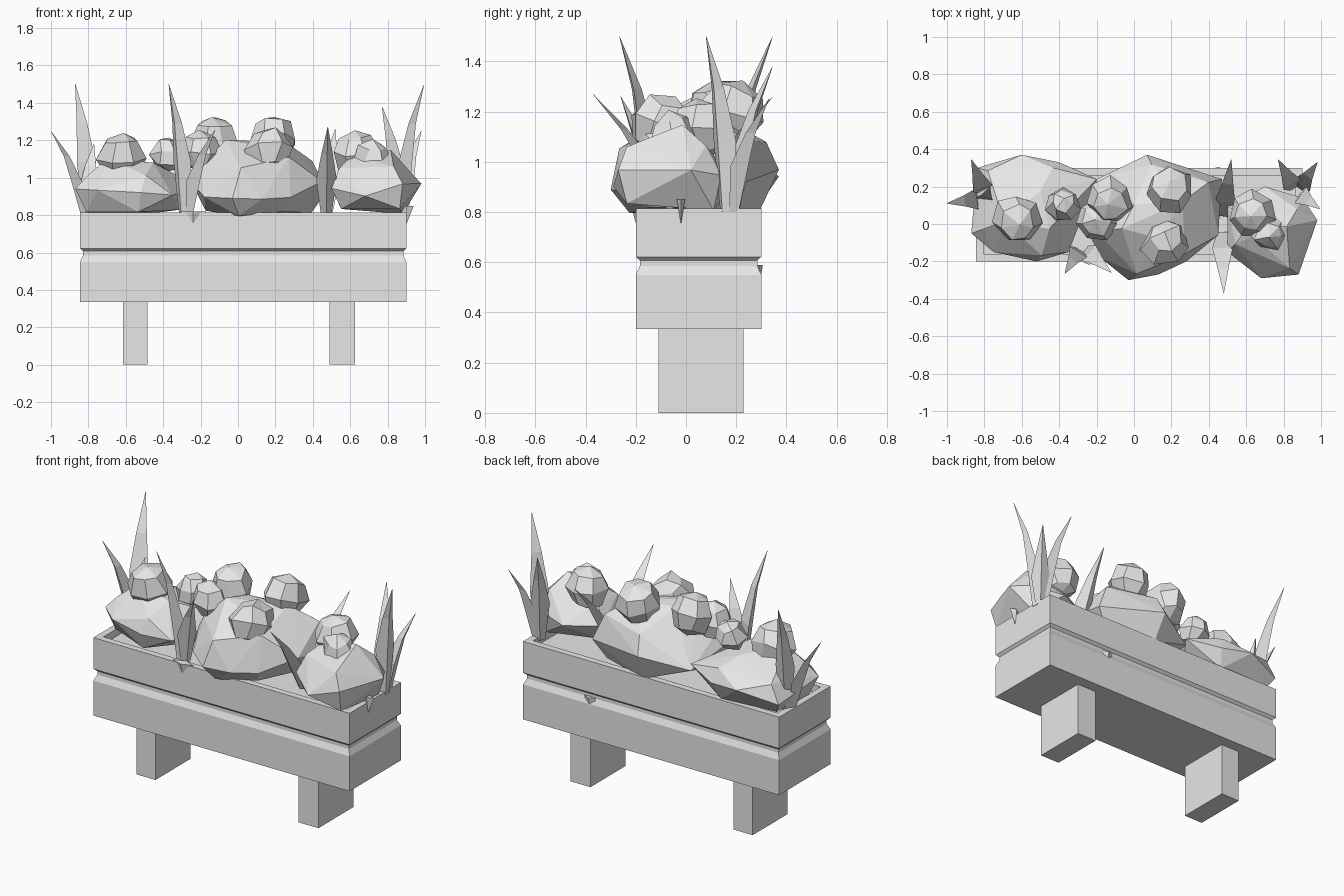
import bpy, bmesh, math, random
from mathutils import Vector, Matrix

if "Cube" in bpy.data.objects:
    bpy.data.objects.remove(bpy.data.objects["Cube"])

random.seed(4)
gray = bpy.data.materials.new("light gray")
gray.diffuse_color = (0.8, 0.8, 0.8, 1)
gray.use_nodes = True
gray.node_tree.nodes["Principled BSDF"].inputs["Base Color"].default_value = gray.diffuse_color


def finish(bm, name):
    bmesh.ops.recalc_face_normals(bm, faces=bm.faces)
    me = bpy.data.meshes.new(name)
    bm.to_mesh(me)
    bm.free()
    me.materials.append(gray)
    ob = bpy.data.objects.new(name, me)
    bpy.context.collection.objects.link(ob)
    return ob


def jitter(a):
    return Vector([random.uniform(-a, a) for _ in range(3)])


def loft(bm, rings):
    """Join equal-length rings of points and cap both ends."""
    vs = [[bm.verts.new(p) for p in r] for r in rings]
    n = len(vs[0])
    for a, b in zip(vs, vs[1:]):
        for i in range(n):
            j = (i + 1) % n
            bm.faces.new((a[i], a[j], b[j], b[i]))
    bm.faces.new(vs[0][::-1])
    bm.faces.new(vs[-1])


def rect(x0, x1, y0, y1, z, d=0):
    return [(x0 + d, y0 + d, z), (x1 - d, y0 + d, z),
            (x1 - d, y1 - d, z), (x0 + d, y1 - d, z)]


# planter box: grooved sides, rim and sunken soil, as (height, inset)
bm = bmesh.new()
loft(bm, [rect(-0.845, 0.9, -0.2, 0.3, z, d) for z, d in
          [(0.335, 0), (0.55, 0), (0.585, 0.016), (0.607, 0.016),
           (0.622, 0), (0.815, 0), (0.815, 0.04), (0.77, 0.04)]])
finish(bm, "planter_box")

# legs
for name, x0, x1 in [("left_leg", -0.615, -0.485), ("right_leg", 0.49, 0.625)]:
    bm = bmesh.new()
    loft(bm, [rect(x0, x1, -0.11, 0.23, z) for z in (0, 0.335)])
    finish(bm, name)


# bushes: faceted hull from a plan outline, widest at z_mid
def bush(name, outline, z0, z_mid, z_top):
    cx = sum(p[0] for p in outline) / len(outline)
    cy = sum(p[1] for p in outline) / len(outline)
    bm = bmesh.new()
    for s, z, step, jit in [(0.8, z0, 2, 0.015), (1, z_mid, 1, 0.0),
                            (0.82, z_mid * 0.4 + z_top * 0.6, 2, 0.03),
                            (0.4, z_top, 3, 0.03)]:
        for x, y in outline[::step]:
            p = Vector((cx + (x - cx) * s, cy + (y - cy) * s, z)) + jitter(jit)
            if s == 1:
                p.z += random.uniform(-0.05, 0.05)
            bm.verts.new(p)
    res = bmesh.ops.convex_hull(bm, input=bm.verts)
    junk = {v for v in res["geom_interior"] if isinstance(v, bmesh.types.BMVert)}
    bmesh.ops.delete(bm, geom=list(junk), context="VERTS")
    finish(bm, name)


bush("left_bush", [(-0.87, -0.05), (-0.75, -0.15), (-0.52, -0.2), (-0.35, -0.15),
                   (-0.28, 0.05), (-0.2, 0.24), (-0.4, 0.33), (-0.6, 0.37),
                   (-0.84, 0.3)], 0.82, 0.91, 1.09)
bush("middle_bush", [(-0.25, -0.03), (-0.18, -0.18), (-0.03, -0.3), (0.13, -0.27),
                     (0.28, -0.2), (0.45, -0.06), (0.47, 0.24), (0.27, 0.27),
                     (0.07, 0.37), (-0.2, 0.24)], 0.81, 0.93, 1.18)
bush("right_bush", [(0.5, -0.15), (0.68, -0.29), (0.88, -0.27), (0.98, 0.02),
                    (0.9, 0.14), (0.7, 0.2), (0.5, 0.1)], 0.82, 0.93, 1.12)

# rounded flower heads: x, y, z, radius
for i, (x, y, z, r) in enumerate([
        (-0.62, 0.03, 1.11, 0.135), (-0.38, 0.1, 1.12, 0.09),
        (-0.13, 0.13, 1.20, 0.13), (0.19, 0.18, 1.20, 0.13),
        (0.17, -0.1, 1.14, 0.13), (-0.2, 0.02, 1.14, 0.11),
        (0.63, 0.06, 1.13, 0.125), (0.72, -0.04, 1.1, 0.1)]):
    bm = bmesh.new()
    bmesh.ops.create_uvsphere(bm, u_segments=7, v_segments=4, radius=r)
    for v in bm.verts:
        v.co += jitter(0.012)
    tilt = Matrix.Rotation(random.uniform(-0.4, 0.4), 4, "X")
    bmesh.ops.transform(bm, matrix=Matrix.Translation((x, y, z)) @ tilt, verts=bm.verts)
    finish(bm, f"flower_head_{i + 1}")


# spiky leaves: bent three-sided blades from a base to a tip
def blade(name, base, tip, width):
    base, tip = Vector(base), Vector(tip)
    out = Vector((tip.x - base.x, tip.y - base.y, 0)).normalized()
    side = Vector((-out.y, out.x, 0))
    rings = []
    for t, w in [(0, 0.5), (0.4, 1), (0.7, 0.55), (1, 0.02)]:
        c = base.lerp(tip, t) - out * 0.05 * math.sin(math.pi * t)
        h = width * w / 2
        rings.append([c + side * h, c + out * h * 0.9, c - side * h])
    bm = bmesh.new()
    loft(bm, rings)
    finish(bm, name)


clusters = [
    ((-0.79, 0.14, 0.8), [(-0.87, 0.345, 1.5), (-1.0, 0.11, 1.25), (-0.77, 0.2, 1.18)]),
    ((-0.28, -0.12, 0.8), [(-0.37, -0.265, 1.5), (-0.12, -0.26, 1.26)]),
    ((0.47, 0.0, 0.8), [(0.48, -0.37, 1.27), (0.52, 0.345, 1.26)]),
    ((0.87, 0.17, 0.8), [(0.995, 0.08, 1.5), (0.98, 0.33, 1.25), (0.77, 0.345, 1.38)]),
]
for i, (base, tips) in enumerate(clusters):
    for j, tip in enumerate(tips):
        b = Vector(base)
        b += (Vector(tip) - b) * 0.12
        b.z = base[2]
        blade(f"spiky_leaf_{i + 1}_{j + 1}", b, tip, 0.11)

# small leaf points poking out through or over the box sides
for i, (x, y, z) in enumerate([(-0.24, -0.19, 0.77), (0.45, 0.29, 0.54),
                               (0.9, -0.02, 0.8)]):
    bm = bmesh.new()
    bmesh.ops.create_cone(bm, segments=4, radius1=0, radius2=0.07 if i == 0 else 0.04,
                          depth=0.1, cap_ends=True)
    flat = Matrix.Diagonal((1, 0.4, 1, 1))
    bmesh.ops.transform(bm, matrix=Matrix.Translation((x, y, z)) @ flat, verts=bm.verts)
    finish(bm, f"leaf_point_{i + 1}")
